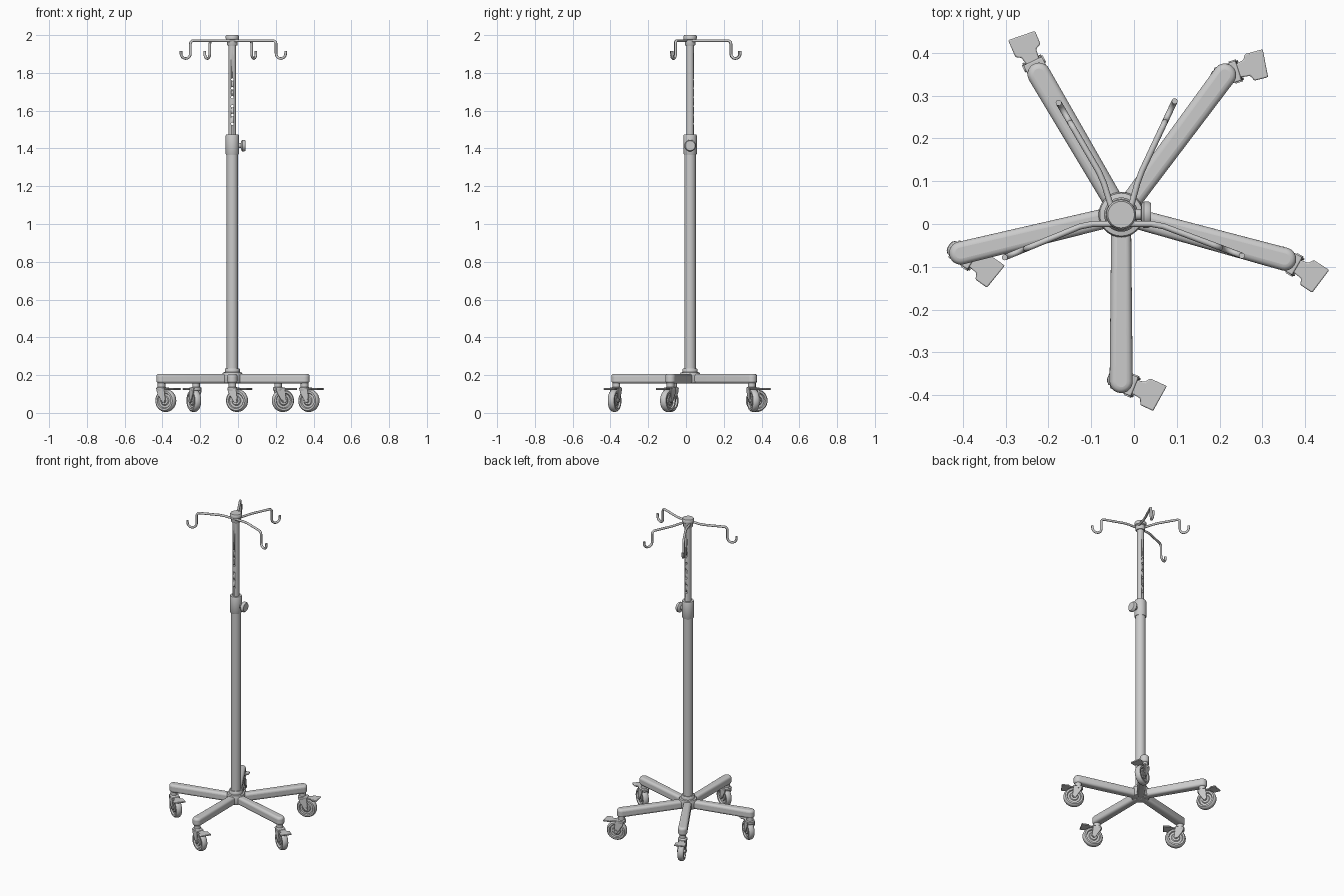
import bpy, bmesh, math
from mathutils import Matrix, Vector

if "Cube" in bpy.data.objects:
    bpy.data.objects.remove(bpy.data.objects["Cube"])

grey = bpy.data.materials.new("light_grey_metal")
grey.use_nodes = True
COLOR = (0.6, 0.6, 0.6, 1)
grey.diffuse_color = COLOR
grey.node_tree.nodes["Principled BSDF"].inputs["Base Color"].default_value = COLOR

AXIS = Matrix.Translation((-0.03, 0.022, 0))


def finish(name, bm, mat=Matrix(), bevel=0, segments=2):
    bmesh.ops.recalc_face_normals(bm, faces=bm.faces)
    me = bpy.data.meshes.new(name)
    bm.to_mesh(me)
    bm.free()
    ob = bpy.data.objects.new(name, me)
    bpy.context.collection.objects.link(ob)
    ob.matrix_world = mat
    me.materials.append(grey)
    if bevel:
        mod = ob.modifiers.new("rounded_edges", "BEVEL")
        mod.width, mod.segments, mod.limit_method = bevel, segments, "ANGLE"
    bpy.ops.object.select_all(action="DESELECT")
    bpy.context.view_layer.objects.active = ob
    ob.select_set(True)
    bpy.ops.object.shade_smooth_by_angle(angle=math.radians(40))
    return ob


def lathe(name, profile, mat=Matrix(), steps=32):
    """Spin (radius, height) points about local z."""
    bm = bmesh.new()
    vs = [bm.verts.new((r, 0, z)) for r, z in profile]
    edges = [bm.edges.new(p) for p in zip(vs, vs[1:])]
    bmesh.ops.spin(bm, geom=vs + edges, axis=(0, 0, 1), cent=(0, 0, 0),
                   angle=math.tau, steps=steps, use_duplicate=False)
    bmesh.ops.remove_doubles(bm, verts=bm.verts, dist=1e-5)
    return finish(name, bm, mat)


def prism(name, outline, low, high, mat=Matrix(), bevel=0, segments=2):
    """Extrude a flat outline along local z."""
    bm = bmesh.new()
    face = bm.faces.new([bm.verts.new((x, y, low)) for x, y in outline])
    ext = bmesh.ops.extrude_face_region(bm, geom=[face])["geom"]
    bmesh.ops.translate(bm, vec=(0, 0, high - low),
                        verts=[v for v in ext if isinstance(v, bmesh.types.BMVert)])
    return finish(name, bm, mat, bevel, segments)


def arc(cx, cy, r, start, end, n):
    angles = [math.radians(start + (end - start) * i / n) for i in range(n + 1)]
    return [(cx + r * math.cos(a), cy + r * math.sin(a)) for a in angles]


# Central column
lathe("base_hub", [(0, 0.158), (0.05, 0.158), (0.053, 0.165), (0.053, 0.207),
                   (0.05, 0.214), (0.04, 0.216), (0.04, 0.23), (0.036, 0.236),
                   (0, 0.236)], AXIS)
lathe("lower_pole", [(0, 0.2), (0.03, 0.2), (0.03, 1.38), (0, 1.38)], AXIS)
upper = lathe("upper_pole", [(0, 1.37), (0.02, 1.37), (0.02, 1.96), (0, 1.96)], AXIS)
lathe("height_collar", [(0, 1.368), (0.033, 1.368), (0.035, 1.372), (0.035, 1.468),
                        (0.032, 1.475), (0, 1.475)], AXIS)
lathe("top_cap", [(0, 1.945), (0.026, 1.945), (0.028, 1.949), (0.028, 1.973),
                  (0.034, 1.977), (0.035, 1.982), (0.035, 1.994), (0.031, 2.0),
                  (0, 2.0)], AXIS)

# Row of height adjustment holes through the upper pole
bm = bmesh.new()
for i in range(6):
    place = Matrix.Translation((0, 0, 1.53 + 0.047 * i)) @ Matrix.Rotation(math.pi / 2, 4, "X")
    bmesh.ops.create_cone(bm, cap_ends=True, segments=12, radius1=0.007,
                          radius2=0.007, depth=0.1, matrix=place)
cutter = finish("hole_cutter", bm, AXIS)
cutter.hide_render = True
cutter.hide_set(True)
cut = upper.modifiers.new("holes", "BOOLEAN")
cut.object = cutter
cut.solver = "EXACT"

# Clamp knob on the left side of the collar
knob_place = AXIS @ Matrix.Translation((0, 0, 1.415)) @ Matrix.Rotation(math.pi / 2, 4, "Y")
lathe("clamp_knob", [(0, 0.03), (0.013, 0.03), (0.013, 0.046), (0.026, 0.048),
                     (0.031, 0.053), (0.031, 0.064), (0.026, 0.07), (0, 0.07)], knob_place)


def make_caster(label, tip, heading):
    """Swivel caster trailing toward heading, with fork and brake pedal."""
    frame = Matrix.Translation((*tip, 0)) @ Matrix.Rotation(math.radians(heading), 4, "Z")
    upright = frame @ Matrix.Translation((0.027, 0, 0.065)) @ Matrix.Rotation(math.pi / 2, 4, "X")
    lathe(label + "_caster_stem", [(0, 0.118), (0.025, 0.118), (0.027, 0.122),
                                   (0.027, 0.134), (0.02, 0.138), (0.02, 0.165),
                                   (0, 0.165)], frame, 24)
    half = [(0, 0.014), (0.022, 0.014), (0.026, 0.01), (0.038, 0.01), (0.042, 0.018),
            (0.052, 0.018), (0.058, 0.012), (0.06, 0.005)]
    lathe(label + "_wheel", half + [(r, -z) for r, z in reversed(half)], upright)
    lathe(label + "_axle", [(0, -0.027), (0.009, -0.027), (0.009, 0.027), (0, 0.027)],
          upright, 16)
    # Side plates run from the swivel down to the axle
    plate = arc(0, 0, 0.013, -150, 30, 8) + [(0.004, 0.066), (-0.045, 0.066), (-0.042, 0.045)]
    for side, z in (("near", 0.019), ("far", -0.024)):
        prism(f"{label}_fork_{side}", plate, z, z + 0.005, upright, 0.001, 1)
    prism(label + "_fork_bridge", [(-0.02, -0.024), (0.034, -0.024), (0.034, 0.024),
                                   (-0.02, 0.024)], 0.126, 0.134, frame, 0.003)
    prism(label + "_brake_pedal", [(0.03, -0.016), (0.056, -0.02), (0.062, -0.034),
                                   (0.095, -0.036), (0.103, 0.03), (0.06, 0.032),
                                   (0.052, 0.02), (0.03, 0.016)], 0.122, 0.131, frame, 0.003)


# Five base legs, each with its caster
LEGS = [("front", (-0.03, -0.368), -22), ("left", (0.352, -0.082), -30),
        ("back_left", (0.212, 0.348), 18), ("back_right", (-0.222, 0.35), 116),
        ("right", (-0.405, -0.068), -32)]
for label, tip, heading in LEGS:
    run = Vector((*tip, 0)) - AXIS.translation
    place = AXIS @ Matrix.Rotation(math.atan2(run.y, run.x), 4, "Z")
    outline = [(0, 0.023), (0, -0.023)] + arc(run.length, 0, 0.027, -90, 90, 12)
    prism(label + "_leg", outline, 0.156, 0.207, place, 0.014, 4)
    make_caster(label, tip, heading)

# Four bag hooks bent from round rod
HOOKS = [("left", (-0.03, 0.0), (0.055, 0.0), (0.252, -0.074)),
         ("right", (-0.03, 0.0), (-0.112, 0.0), (-0.302, -0.078)),
         ("back_left", (-0.01, 0.03), (0.012, 0.11), (0.095, 0.287)),
         ("back_right", (-0.05, 0.03), (-0.075, 0.11), (-0.176, 0.283))]
TOP, BEND, CURL = 1.971, 0.018, 0.027
for label, start, kink, end in HOOKS:
    a, b, c = Vector(start), Vector(kink), Vector(end)
    out = (c - b).normalized()
    reach = (c - b).length - 2 * CURL
    side = arc(reach - BEND, TOP - BEND, BEND, 90, 0, 6)
    side += arc(reach + CURL, 1.903, CURL, 180, 360, 12) + [(reach + 2 * CURL, 1.916)]
    near = b + (a - b).normalized() * 0.015
    path = [(*a, TOP), (*near, TOP), (*(b + out * 0.015), TOP)]
    path += [(*(b + out * s), z) for s, z in side]
    curve = bpy.data.curves.new(label + "_hook", "CURVE")
    curve.dimensions = "3D"
    curve.bevel_depth, curve.bevel_resolution, curve.use_fill_caps = 0.007, 3, True
    spline = curve.splines.new("POLY")
    spline.points.add(len(path) - 1)
    for point, co in zip(spline.points, path):
        point.co = (*co, 1)
    spline.use_smooth = True
    curve.materials.append(grey)
    hook = bpy.data.objects.new(label + "_hook", curve)
    bpy.context.collection.objects.link(hook)
